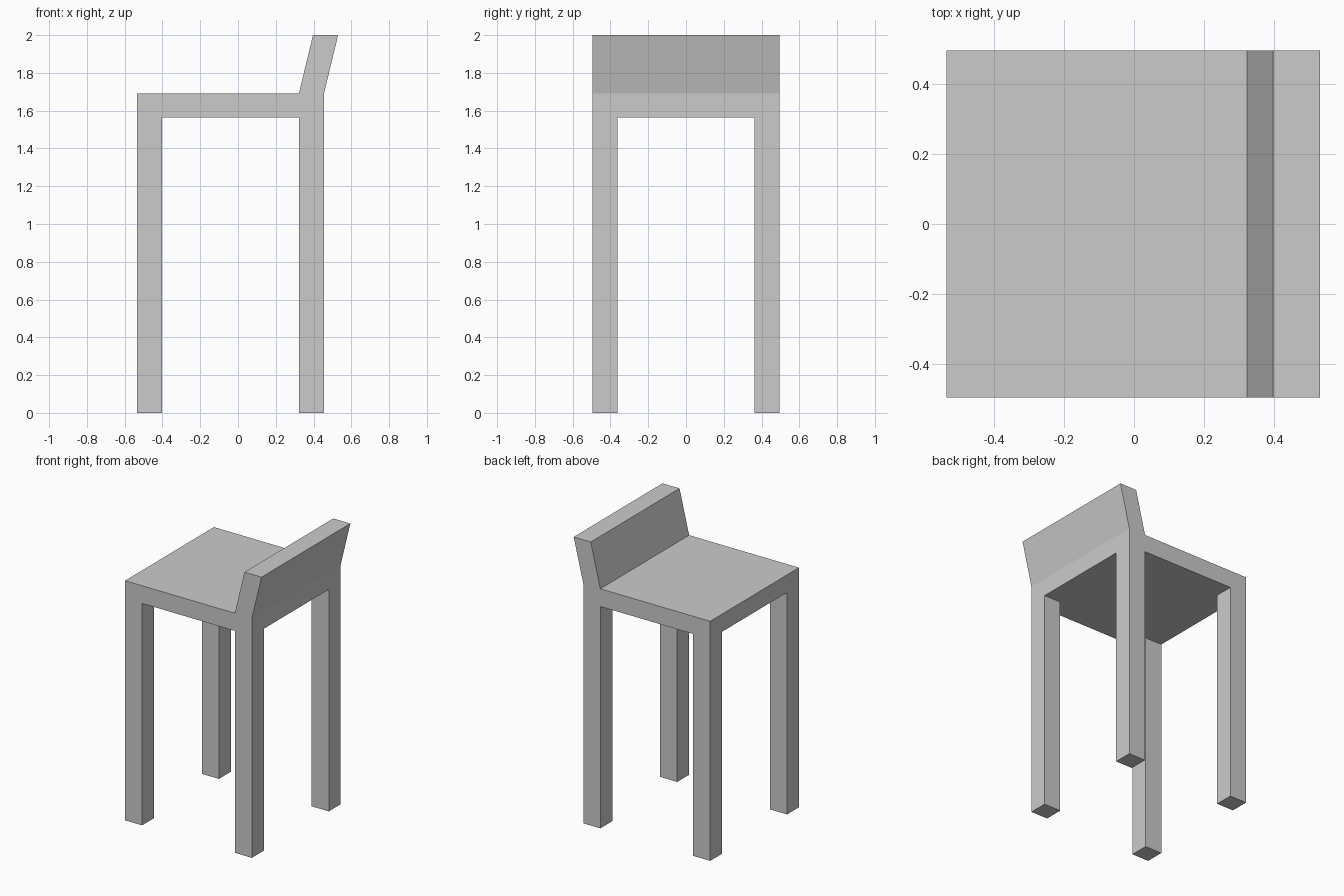
import bpy
import bmesh

cube = bpy.data.objects.get("Cube")
if cube:
    bpy.data.objects.remove(cube, do_unlink=True)

grey = bpy.data.materials.new("light_grey")
grey.use_nodes = True
colour = (0.6, 0.6, 0.6, 1.0)
grey.diffuse_color = colour
grey.node_tree.nodes["Principled BSDF"].inputs["Base Color"].default_value = colour

HALF_DEPTH = 0.495
LEFT, RIGHT = -0.535, 0.455
LEG = 0.133
SEAT_BOTTOM, SEAT_TOP = 1.565, 1.69
LEAN = 0.075


def finish(name, bm):
    bmesh.ops.recalc_face_normals(bm, faces=bm.faces)
    mesh = bpy.data.meshes.new(name)
    bm.to_mesh(mesh)
    bm.free()
    mesh.materials.append(grey)
    obj = bpy.data.objects.new(name, mesh)
    bpy.context.collection.objects.link(obj)
    return obj


def extrude_y(name, profile, y0, y1):
    """Extrude an x-z outline from y0 to y1."""
    bm = bmesh.new()
    face = bm.faces.new([bm.verts.new((x, y0, z)) for x, z in profile])
    result = bmesh.ops.extrude_face_region(bm, geom=[face])
    verts = [v for v in result["geom"] if isinstance(v, bmesh.types.BMVert)]
    bmesh.ops.translate(bm, verts=verts, vec=(0, y1 - y0, 0))
    return finish(name, bm)


# Seat slab and leaning backrest share one continuous side outline
extrude_y("seat_and_backrest", [
    (LEFT, SEAT_BOTTOM), (RIGHT, SEAT_BOTTOM), (RIGHT, SEAT_TOP),
    (RIGHT + LEAN, 2.0), (RIGHT - LEG + LEAN, 2.0),
    (RIGHT - LEG, SEAT_TOP), (LEFT, SEAT_TOP),
], -HALF_DEPTH, HALF_DEPTH)

# Four square legs flush with the seat corners
for end, x in (("seat_edge", LEFT), ("backrest", RIGHT - LEG)):
    for side, y in (("front", -HALF_DEPTH), ("back", HALF_DEPTH - LEG)):
        extrude_y(f"{side}_{end}_leg", [
            (x, 0), (x + LEG, 0), (x + LEG, SEAT_BOTTOM), (x, SEAT_BOTTOM),
        ], y, y + LEG)
